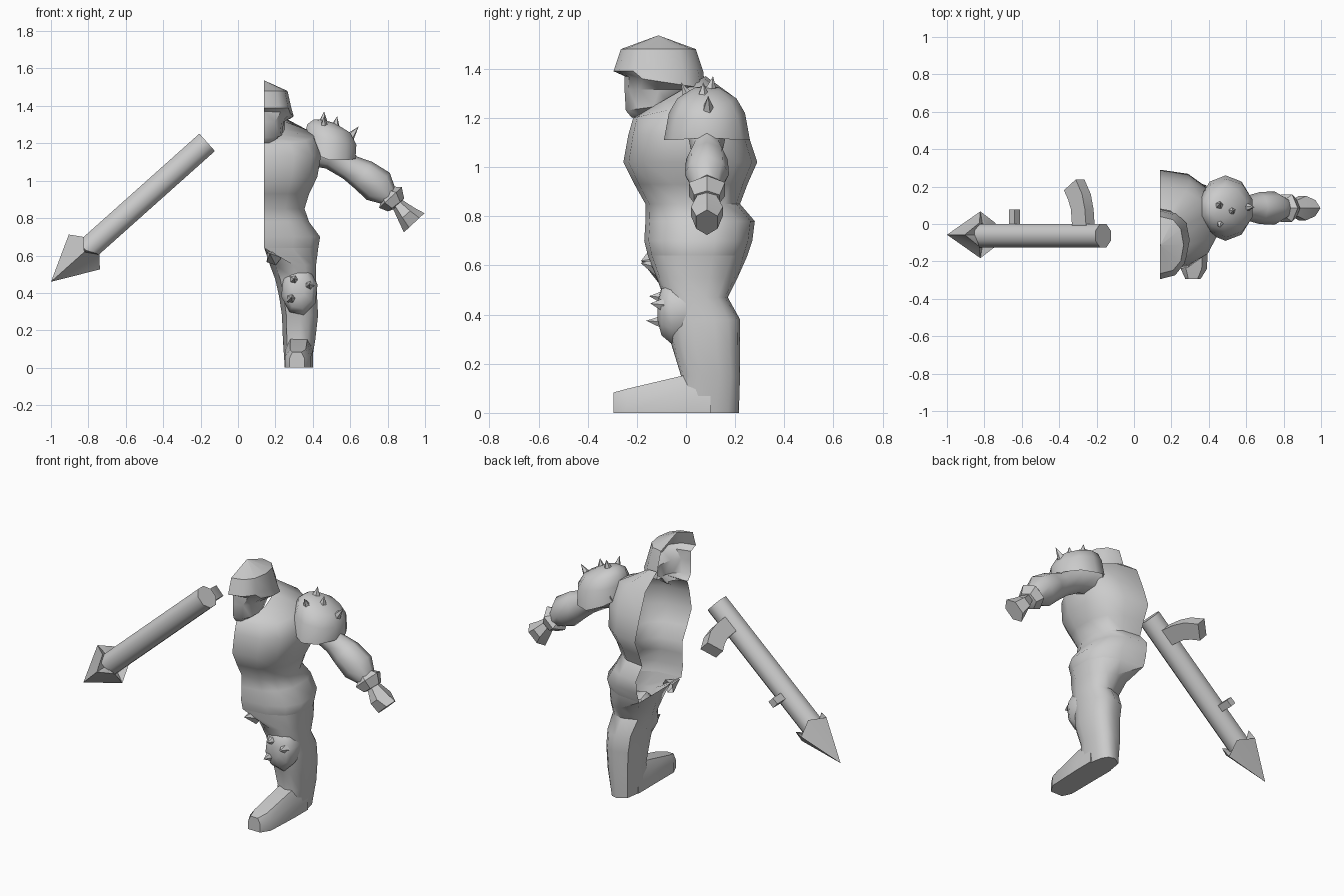
import bpy, bmesh, math
from mathutils import Vector

if "Cube" in bpy.data.objects:
    bpy.data.objects.remove(bpy.data.objects["Cube"])

CUT = 0.14  # the figure is one open half, cut at this x
grey = bpy.data.materials.new("plain_grey")
grey.diffuse_color = (0.6, 0.6, 0.6, 1)
grey.use_nodes = True
grey.node_tree.nodes["Principled BSDF"].inputs["Base Color"].default_value = grey.diffuse_color


def loft(name, rings, closed=True, cap_start=False, cap_end=False, angle=50):
    """Skin a list of equal-length rings of points."""
    bm = bmesh.new()
    vs = [[bm.verts.new(p) for p in r] for r in rings]
    n = len(rings[0])
    for a, b in zip(vs, vs[1:]):
        for i in range(n if closed else n - 1):
            j = (i + 1) % n
            bm.faces.new((a[i], a[j], b[j], b[i]))
    if cap_start:
        bm.faces.new(vs[0])
    if cap_end:
        bm.faces.new(vs[-1])
    bmesh.ops.remove_doubles(bm, verts=bm.verts, dist=0.0005)
    bmesh.ops.recalc_face_normals(bm, faces=bm.faces)
    me = bpy.data.meshes.new(name)
    bm.to_mesh(me)
    bm.free()
    me.materials.append(grey)
    ob = bpy.data.objects.new(name, me)
    bpy.context.collection.objects.link(ob)
    bpy.ops.object.select_all(action='DESELECT')
    ob.select_set(True)
    bpy.context.view_layer.objects.active = ob
    bpy.ops.object.shade_smooth_by_angle(angle=math.radians(angle))
    return ob


def spow(v, p):
    return math.copysign(abs(v) ** p, v)


def half_ring(zf, zb, yf, yb, xo, n=8, p=0.8):
    """Half outline from the front centre, round the outside, to the back centre."""
    out = []
    for i in range(n):
        a = math.pi * (i / (n - 1) - 0.5)
        s, c = spow(math.sin(a), p), max(math.cos(a), 0) ** p
        out.append((CUT + (xo - CUT) * c, (yf + yb) / 2 + (yb - yf) / 2 * s,
                    zf + (zb - zf) * (s + 1) / 2))
    return out


def spike(name, base, tip, r, n=5):
    base, tip = Vector(base), Vector(tip)
    q = (tip - base).to_track_quat('Z', 'Y')
    ring = [base + q @ Vector((r * math.cos(t), r * math.sin(t), 0))
            for t in [2 * math.pi * i / n for i in range(n)]]
    loft(name, [ring, [tip] * n], angle=30)


# Torso shell, open on the cut side
loft("torso", [half_ring(*r) for r in (
    (1.22, 1.37, -0.18, 0.08, 0.25), (1.20, 1.29, -0.215, 0.19, 0.41),
    (1.13, 1.14, -0.235, 0.25, 0.45), (1.02, 1.02, -0.255, 0.29, 0.43),
    (0.93, 0.93, -0.21, 0.25, 0.385), (0.85, 0.85, -0.165, 0.22, 0.36),
    (0.78, 0.78, -0.165, 0.28, 0.385), (0.70, 0.70, -0.17, 0.27, 0.445),
    (0.64, 0.64, -0.155, 0.25, 0.435))], closed=False)


# Leg, hollow at the hip
def leg_ring(z, xi, xo, yf, yb, mix):
    out = []
    half = half_ring(z, z, yf, yb, xo)
    half += [(CUT, yf + (yb - yf) * t, z) for t in (0.75, 0.5, 0.25)]
    n = len(half)
    for i, p in enumerate(half):
        a = math.pi * (i / 7 - 0.5) if i < 8 else math.pi * (0.5 + (i - 7) / 4)
        e = Vector(((xi + xo) / 2 + (xo - xi) / 2 * spow(math.cos(a), 0.8),
                    (yf + yb) / 2 + (yb - yf) / 2 * spow(math.sin(a), 0.8), z))
        out.append(Vector(p).lerp(e, mix))
    return out


loft("leg", [leg_ring(*r) for r in (
    (0.64, 0.14, 0.435, -0.155, 0.25, 0), (0.55, 0.17, 0.42, -0.12, 0.21, 1),
    (0.47, 0.20, 0.42, -0.09, 0.17, 1), (0.38, 0.22, 0.425, -0.075, 0.22, 1),
    (0.28, 0.235, 0.43, -0.06, 0.22, 1), (0.15, 0.24, 0.415, -0.02, 0.22, 1),
    (0.0, 0.25, 0.39, -0.06, 0.215, 1))], cap_end=True)
spike("groin_guard", (0.19, -0.10, 0.59), (0.17, -0.185, 0.61), 0.045)

# Foot, lofted from ankle to toe
loft("foot", [[(cx - w, y, 0), (cx - w, y, h * 0.6), (cx - w * 0.6, y, h),
               (cx + w * 0.6, y, h), (cx + w, y, h * 0.6), (cx + w, y, 0)]
              for cx, y, w, h in ((0.325, 0.1, 0.075, 0.17), (0.325, -0.02, 0.075, 0.15),
                                  (0.32, -0.24, 0.07, 0.098), (0.315, -0.295, 0.04, 0.083))],
     cap_start=True, cap_end=True)

# Helmet stepping in to the face and jaw
loft("head", [half_ring(*r, n=7, p=0.85) for r in (
    (1.535, 1.535, -0.115, -0.11, 0.142), (1.48, 1.48, -0.265, 0.04, 0.265),
    (1.39, 1.39, -0.295, 0.07, 0.285), (1.37, 1.32, -0.25, 0.078, 0.298),
    (1.315, 1.315, -0.25, 0.03, 0.245), (1.23, 1.26, -0.245, -0.02, 0.235),
    (1.20, 1.24, -0.22, -0.06, 0.19))], closed=False, angle=40)

# Shoulder pad with a pointed rim
pad = []
for cx, z, rx, ry, dip in ((0.49, 1.145, 0.145, 0.175, 0.035), (0.495, 1.22, 0.145, 0.155, 0),
                           (0.485, 1.28, 0.12, 0.12, 0), (0.465, 1.317, 0.06, 0.06, 0),
                           (0.46, 1.325, 0.0, 0.0, 0)):
    ring = []
    for i in range(10):
        a = 2 * math.pi * (i + 0.5) / 10
        dx, dy = rx * math.cos(a), ry * math.sin(a)
        ring.append((cx + dx, 0.085 + dy, z - 0.2 * dx - dip * abs(math.sin(a)) ** 3))
    pad.append(ring)
loft("shoulder_pad", pad)
for b, t in (((0.46, 0.01, 1.285), (0.46, -0.02, 1.345)), ((0.455, 0.10, 1.315), (0.46, 0.11, 1.37)),
             ((0.52, 0.07, 1.29), (0.53, 0.07, 1.345)), ((0.60, 0.09, 1.235), (0.645, 0.09, 1.29))):
    spike("shoulder_spike", b, t, 0.025)


# Arm, cuff and hand as tubes lying in the x-z plane
def tube(name, stations, sides, **kw):
    pts = [Vector((x, 0.085, z)) for x, z, _, _ in stations]
    rings = []
    for i, (x, z, r, ry) in enumerate(stations):
        d = (pts[min(i + 1, len(pts) - 1)] - pts[max(i - 1, 0)]).normalized()
        u = Vector((-d.z, 0, d.x))
        rings.append([pts[i] + u * r * math.cos(a) + Vector((0, ry * math.sin(a), 0))
                      for a in [2 * math.pi * k / sides for k in range(sides)]])
    loft(name, rings, **kw)


tube("arm", ((0.38, 1.19, 0.11, 0.10), (0.51, 1.14, 0.085, 0.08), (0.60, 1.07, 0.07, 0.065),
             (0.67, 1.03, 0.085, 0.085), (0.75, 0.97, 0.095, 0.09), (0.81, 0.91, 0.05, 0.055)), 8,
     cap_start=True, cap_end=True)
tube("cuff", ((0.795, 0.925, 0.055, 0.055), (0.815, 0.91, 0.082, 0.085),
              (0.845, 0.87, 0.055, 0.06), (0.85, 0.865, 0.025, 0.03)), 6,
     cap_start=True, cap_end=True, angle=35)
tube("hand", ((0.845, 0.885, 0.03, 0.04), (0.90, 0.82, 0.055, 0.075), (0.942, 0.775, 0.075, 0.05)),
     6, cap_start=True, cap_end=True, angle=35)

# Knee pad and its spikes
loft("knee_pad", [[(0.328 + rx * math.cos(a), y, 0.413 + rz * math.sin(a))
                   for a in [2 * math.pi * (k + 0.3) / 8 for k in range(8)]]
                  for y, rx, rz in ((0.0, 0.095, 0.11), (-0.06, 0.1, 0.135),
                                    (-0.10, 0.075, 0.10), (-0.115, 0.03, 0.04))], cap_end=True)
for x, z, y in ((0.30, 0.475, -0.15), (0.285, 0.375, -0.162), (0.38, 0.445, -0.145)):
    spike("knee_spike", (x, -0.09, z - 0.005), (x, y, z), 0.03)


# Weapon frame: s runs along the shaft, p across it, y is depth
def along(s, p, y):
    return (-0.165 - 0.746 * s + 0.666 * p, y, 1.205 - 0.666 * s - 0.746 * p)


def circle(s, r, n=8, off=0.5):
    return [along(s, r * math.cos(a), -0.0625 + r * math.sin(a))
            for a in [2 * math.pi * (k + off) / n for k in range(n)]]


loft("shaft", [circle(0, 0.0675), circle(0.87, 0.0675)], cap_start=True, cap_end=True)

# Arrow-shaped head with a notched base
base, inner = [], []
for k in range(8):
    a = math.pi * k / 4
    r, s = (0.125, 0.88) if k % 2 == 0 else (0.09, 0.83)
    base.append(along(s, r * math.cos(a), -0.0575 + r * math.sin(a)))
    inner.append(along(0.865, 0.06 * math.cos(a), -0.0575 + 0.06 * math.sin(a)))
loft("spear_head", [inner, base, [along(1.119, 0, -0.0575)] * 8], angle=45)


# Curved grip and small peg on the back of the shaft
def bar(name, sections, w):
    loft(name, [[along(s0, -w, y0), along(s0, w, y0), along(s1, w, y1), along(s1, -w, y1)]
                for s0, y0, s1, y1 in sections], cap_start=True, cap_end=True, angle=30)


bar("grip", ((0.09, -0.03, 0.19, -0.03), (0.10, 0.08, 0.20, 0.08),
             (0.12, 0.16, 0.22, 0.13), (0.165, 0.238, 0.25, 0.18)), 0.035)
bar("peg", ((0.615, -0.03, 0.657, -0.03), (0.615, 0.078, 0.657, 0.078)), 0.021)
